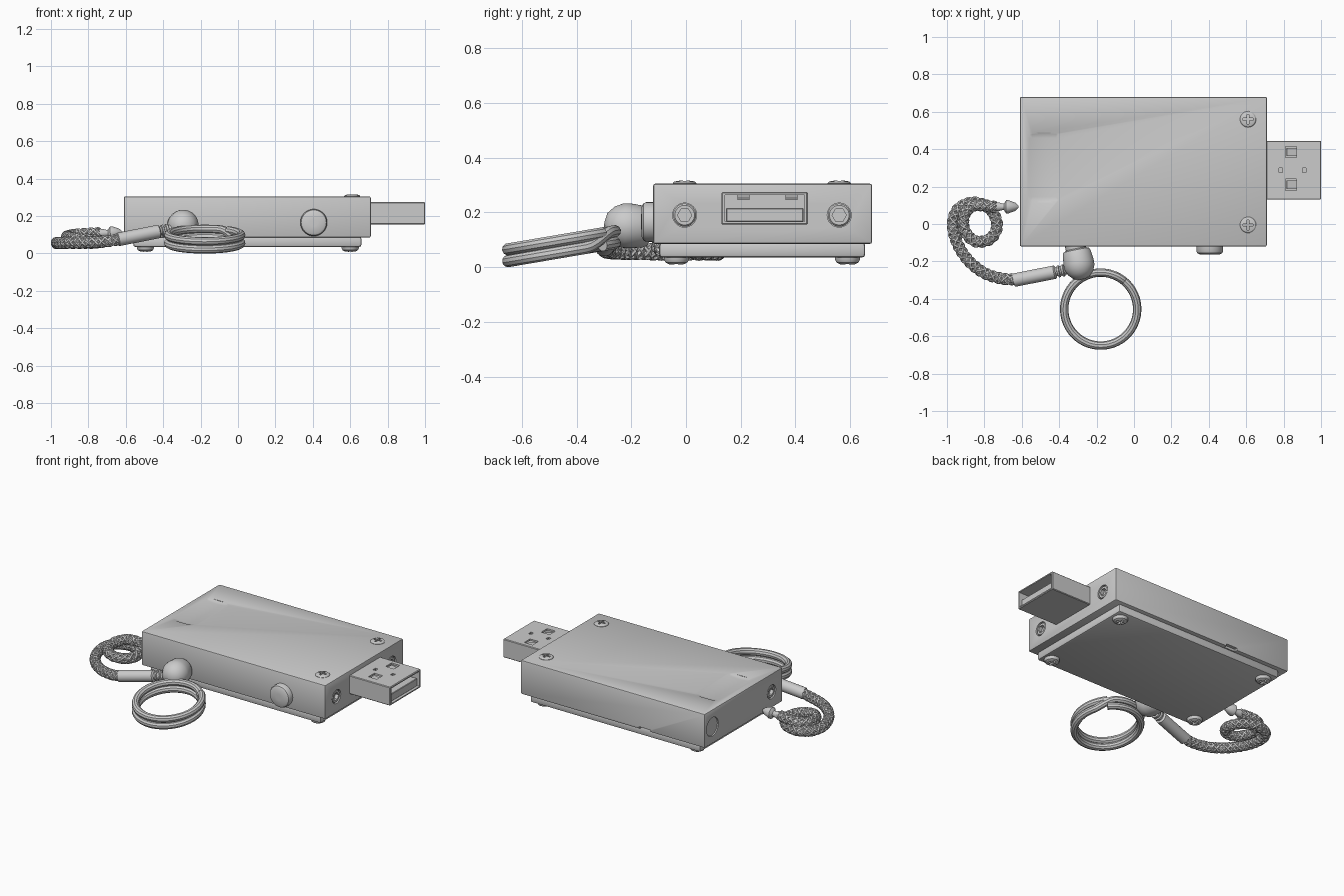
import bpy, bmesh, math
from mathutils import Vector, Matrix

if "Cube" in bpy.data.objects:
    bpy.data.objects.remove(bpy.data.objects["Cube"])


def finish(bm, name):
    bmesh.ops.recalc_face_normals(bm, faces=bm.faces)
    me = bpy.data.meshes.new(name)
    bm.to_mesh(me)
    bm.free()
    ob = bpy.data.objects.new(name, me)
    bpy.context.collection.objects.link(ob)
    return ob


def box(name, lo, hi, bevel=0.0, segs=2):
    bm = bmesh.new()
    lo, hi = Vector(lo), Vector(hi)
    bmesh.ops.create_cube(bm, size=1, matrix=Matrix.Translation((lo + hi) / 2) @ Matrix.Diagonal((*(hi - lo), 1)))
    if bevel:
        bmesh.ops.bevel(bm, geom=bm.edges[:], offset=bevel, segments=segs, profile=0.5, affect='EDGES')
    return finish(bm, name)


def lathe(name, origin, axis, profile, segs=32):
    """Revolve (radius, height) pairs around an axis, capped at both ends."""
    m = Matrix.Translation(origin) @ Vector(axis).to_track_quat('Z', 'Y').to_matrix().to_4x4()
    bm = bmesh.new()
    rings = []
    for r, h in profile:
        rings.append([bm.verts.new(m @ Vector((r * math.cos(a), r * math.sin(a), h)))
                      for a in (2 * math.pi * i / segs for i in range(segs))])
    for a, b in zip(rings, rings[1:]):
        for i in range(segs):
            j = (i + 1) % segs
            bm.faces.new((a[i], a[j], b[j], b[i]))
    bm.faces.new(rings[0])
    bm.faces.new(rings[-1])
    return finish(bm, name)


def cut(ob, *cutters):
    for c in cutters:
        mod = ob.modifiers.new('cut', 'BOOLEAN')
        mod.operation, mod.solver, mod.object = 'DIFFERENCE', 'EXACT', c
        bpy.context.view_layer.objects.active = ob
        bpy.ops.object.modifier_apply(modifier=mod.name)
        bpy.data.objects.remove(c)
    return ob


def tube(name, paths, radius, res=2):
    cu = bpy.data.curves.new(name, 'CURVE')
    cu.dimensions = '3D'
    cu.bevel_depth, cu.bevel_resolution, cu.use_fill_caps = radius, res, True
    for pts in paths:
        sp = cu.splines.new('POLY')
        sp.points.add(len(pts) - 1)
        for p, co in zip(sp.points, pts):
            p.co = (*co, 1)
    ob = bpy.data.objects.new(name, cu)
    bpy.context.collection.objects.link(ob)
    bpy.ops.object.select_all(action='DESELECT')
    ob.select_set(True)
    bpy.context.view_layer.objects.active = ob
    bpy.ops.object.convert(target='MESH')
    return ob


def spline(ctrl, steps):
    """Catmull-Rom curve through the control points."""
    c = [Vector(p) for p in ctrl]
    c = [2 * c[0] - c[1]] + c + [2 * c[-1] - c[-2]]
    out = []
    for a, b, d, e in zip(c, c[1:], c[2:], c[3:]):
        for k in range(steps):
            t = k / steps
            out.append(0.5 * (2 * b + (d - a) * t + (2 * a - 5 * b + 4 * d - e) * t * t
                              + (3 * b - a - 3 * d + e) * t ** 3))
    return out + [c[-2]]


def cross_screw(name, x, y, z, up, r, h):
    ob = lathe(name, (x, y, z), (0, 0, up), [(r, -.005), (r, h * .3), (r * .88, h * .7), (r * .6, h * .95), (r * .25, h)])
    a, b = r * .62, r * .14
    top, bot = z + up * h * 1.5, z + up * h * .15
    lo, hi = min(top, bot), max(top, bot)
    return cut(ob, box('slot', (x - a, y - b, lo), (x + a, y + b, hi)),
               box('slot', (x - b, y - a, lo), (x + b, y + a, hi)))


SCREW_Y = (-0.005, 0.56)

# Main case with thumb scoop, round side recesses and rear notch
case = box('case', (-.61, -.12, .085), (.71, .68, .305), .008)
cut(case, lathe('scoop', (-.48, .115, .705), (0, 1, 0),
                [(.402, 0), (.407, .01), (.41, .03), (.41, .345), (.407, .365), (.402, .375)], 160))
holes = [(.71, y, 1) for y in SCREW_Y] + [(-.61, SCREW_Y[0], -1)]
for x, y, s in holes:
    cut(case, lathe('hole', (x - s * .035, y, .19), (s, 0, 0), [(.044, 0), (.044, .06)]))
cut(case, lathe('dish', (-.604, .6, .195), (-1, 0, 0), [(.058, 0), (.07, .03)], 40),
    box('notch', (-.22, .66, .08), (-.14, .7, .1)))

# Hex socket screws sunk in the sides
for n, (x, y, s) in enumerate(holes):
    sc = lathe(f'side_screw_{n}', (x - s * .037, y, .19), (s, 0, 0), [(.042, 0), (.042, .027), (.036, .034)])
    cut(sc, lathe('hex', (x - s * .025, y, .19), (s, 0, 0), [(.026, 0), (.026, .06)], 6))

# Base plate
box('base_plate', (-.56, -.098, .035), (.66, .655, .09), .012)

# Cross-head screws on the lid, and screw feet under the base
for n, y in enumerate(SCREW_Y):
    cross_screw(f'lid_screw_{n}', .61, y, .303, 1, .043, .013)
for i, x in enumerate((-.495, .6)):
    for j, y in enumerate((-.035, .59)):
        cross_screw(f'foot_{i}{j}', x, y, .037, -1, .046, .028)

# Round front button
lathe('front_button', (.405, -.11, .165), (0, -1, 0),
      [(.072, 0), (.072, .036), (.067, .046), (.055, .052), (.02, .054)], 40)

# Plug shell with windows, tongue and spring clips
shell = box('plug_shell', (.7, .13, .155), (1, .445, .275), .004, 1)
cut(shell, box('hollow', (.72, .142, .166), (1.05, .433, .264)),
    *[box('window', (.81, y, .25), (.87, y + .06, .3)) for y in (.18, .355)],
    *[box('slit', (x, .275, .255), (x + .02, .3, .3)) for x in (.775, .9)])
box('plug_tongue', (.715, .146, .166), (.985, .429, .216), .003, 1)
for n, y in enumerate((.188, .363)):
    clip = box(f'spring_clip_{n}', (-.03, -.022, -.004), (.03, .022, .004))
    clip.location = (.845, y + .022, .256)
    clip.rotation_euler = (0, .25, 0)

# Swivel barrel on the front face
lathe('swivel_barrel', (-.315, -.11, .145), (.2, -1, .06),
      [(.055, 0), (.055, .025), (.07, .032), (.076, .045), (.082, .1), (.081, .125),
       (.068, .155), (.045, .18), (.015, .19)], 40)

# Split key ring: two turns with a short crossover
pts = []
for k in range(193):
    a = math.radians(50 + 720 * k / 192)
    t = min(max((k / 192 * 720 - 335) / 40, 0), 1)
    x, y = -.178 + .195 * math.cos(a), -.455 + .195 * math.sin(a)
    pts.append((x, y, .022 + .17 * (y + .65) + .043 * t * t * (3 - 2 * t)))
tube('key_ring', [pts], .0225, 3)

# Cord sleeve with stepped neck
end, start = Vector((-.36, -.245, .13)), Vector((-.64, -.3, .075))
lathe('cord_sleeve', start, end - start,
      [(.028, -.004), (.036, 0), (.036, .225), (.03, .23), (.024, .232), (.024, .24), (.032, .243),
       (.032, .252), (.024, .255), (.024, .263), (.032, .266), (.032, .276), (.024, .28), (.024, .32)])

# Braided cord: core plus strands wound in both directions
path = spline([(-.62, -.295, .08), (-.7, -.293, .065), (-.8, -.262, .06), (-.89, -.19, .058),
               (-.95, -.09, .056), (-.968, .01, .056), (-.935, .085, .056), (-.85, .115, .056),
               (-.765, .075, .058), (-.732, -.01, .064), (-.77, -.08, .07), (-.85, -.092, .078),
               (-.905, -.035, .085), (-.91, .04, .092), (-.87, .093, .1), (-.81, .1, .105),
               (-.74, .09, .108)], 16)
tube('cord_core', [path], .025, 2)
strands = []
for hand in (1, -1):
    for s in range(4):
        strand, dist = [], 0.0
        for i, p in enumerate(path):
            q = path[min(i + 1, len(path) - 1)]
            tan = (q - path[max(i - 1, 0)]).normalized()
            side = tan.cross(Vector((0, 0, 1))).normalized()
            up = side.cross(tan)
            a = hand * (dist * 2 * math.pi / .14) + s * math.pi / 2
            strand.append(p + .0245 * (side * math.cos(a) + up * math.sin(a)))
            dist += (q - p).length
        strands.append(strand)
tube('cord_braid', strands, .0085, 1)

# Pointed cord end
lathe('cord_tip', (-.755, .092, .107), (1, 0, .03),
      [(.022, 0), (.024, .03), (.018, .05), (.018, .06), (.036, .072), (.036, .082), (.022, .12), (.006, .138)], 24)

# Smooth shading with sharp edges kept
bpy.ops.object.select_all(action='DESELECT')
for ob in bpy.context.scene.objects:
    ob.select_set(True)
    bpy.context.view_layer.objects.active = ob
bpy.ops.object.shade_smooth_by_angle(angle=math.radians(30))
